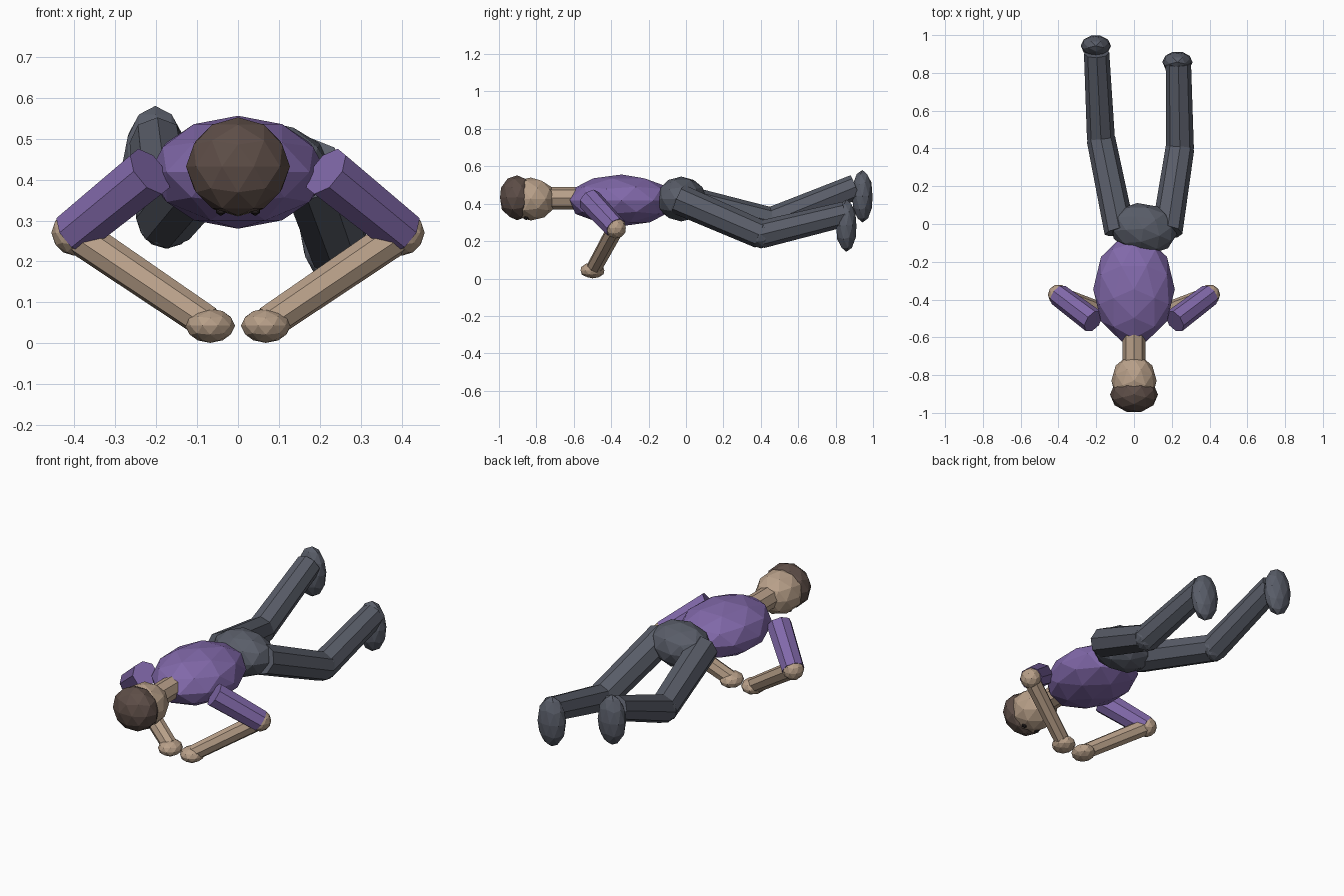
import bpy
import bmesh
import math
from mathutils import Matrix, Vector

old = bpy.data.objects.get("Cube")
if old:
    bpy.data.objects.remove(old, do_unlink=True)


def material(name, rgb):
    mat = bpy.data.materials.new(name)
    mat.use_nodes = True
    color = (*rgb, 1.0)
    mat.diffuse_color = color
    mat.node_tree.nodes["Principled BSDF"].inputs["Base Color"].default_value = color
    return mat


SHIRT = material("purple shirt", (0.22, 0.14, 0.40))
SKIN = material("tan skin", (0.48, 0.35, 0.25))
HAIR = material("dark brown hair", (0.11, 0.075, 0.063))
PANTS = material("slate trousers", (0.10, 0.11, 0.14))
EYES = material("black eyes", (0.02, 0.015, 0.015))


def finish(bm, name, mat):
    mesh = bpy.data.meshes.new(name)
    bm.to_mesh(mesh)
    bm.free()
    mesh.materials.append(mat)
    obj = bpy.data.objects.new(name, mesh)
    bpy.context.collection.objects.link(obj)
    return obj


def blob(name, center, radii, mat, turn=(0, 0, 0), detail=2):
    """Faceted ellipsoid, turned by degrees about x, y and z."""
    bm = bmesh.new()
    bmesh.ops.create_icosphere(bm, subdivisions=detail, radius=1)
    bm.transform(Matrix.Rotation(-math.pi / 2, 4, "Z"))
    bm.transform(Matrix.Diagonal((*radii, 1)))
    obj = finish(bm, name, mat)
    obj.location = center
    obj.rotation_euler = [math.radians(a) for a in turn]
    return obj


def limb(name, start, end, r_start, r_end, mat):
    """Eight-sided tapered rod between two joints."""
    a, b = Vector(start), Vector(end)
    bm = bmesh.new()
    bmesh.ops.create_cone(bm, cap_ends=True, segments=8, radius1=r_start,
                          radius2=r_end, depth=(b - a).length)
    obj = finish(bm, name, mat)
    obj.location = (a + b) / 2
    obj.rotation_euler = (b - a).to_track_quat("Z", "Y").to_euler()
    return obj


# Trunk
blob("torso", (0, -0.345, 0.418), (0.216, 0.29, 0.138), SHIRT)
blob("pelvis", (0.05, -0.025, 0.425), (0.18, 0.135, 0.12), PANTS, turn=(0, 0, -10))

# Head, facing down
limb("neck", (0, -0.57, 0.43), (0, -0.74, 0.43), 0.06, 0.06, SKIN)
blob("head", (0, -0.83, 0.425), (0.12, 0.137, 0.115), SKIN)
blob("hair", (0, -0.903, 0.432), (0.127, 0.096, 0.12), HAIR)

# Arms, bent so the hands meet under the chest
for side, s in (("left", 1), ("right", -1)):
    shoulder = (s * 0.215, -0.515, 0.42)
    elbow = (s * 0.40, -0.375, 0.27)
    wrist = (s * 0.075, -0.495, 0.05)
    limb(side + "_sleeve", shoulder, elbow, 0.066, 0.06, SHIRT)
    blob(side + "_elbow", elbow, (0.056, 0.056, 0.056), SKIN)
    limb(side + "_forearm", elbow, wrist, 0.046, 0.042, SKIN)
    blob(side + "_hand", (s * 0.068, -0.5, 0.043), (0.061, 0.067, 0.042), SKIN)
    blob(side + "_eye", (s * 0.042, -0.855, 0.325), (0.014, 0.014, 0.014), EYES, detail=1)

# Legs, each with its own pose: hip, knee, ankle, foot center
LEGS = {
    "left": ((0.175, -0.04, 0.425), (0.243, 0.40, 0.235),
             (0.235, 0.85, 0.345), (0.23, 0.857, 0.283)),
    "right": ((-0.075, -0.04, 0.425), (-0.175, 0.45, 0.305),
              (-0.198, 0.905, 0.49), (-0.202, 0.943, 0.44)),
}
for side, (hip, knee, ankle, foot) in LEGS.items():
    limb(side + "_thigh", hip, knee, 0.082, 0.076, PANTS)
    blob(side + "_knee", knee, (0.074, 0.074, 0.074), PANTS)
    limb(side + "_shin", knee, ankle, 0.074, 0.067, PANTS)
    blob(side + "_foot", foot, (0.08, 0.057, 0.14), PANTS)
